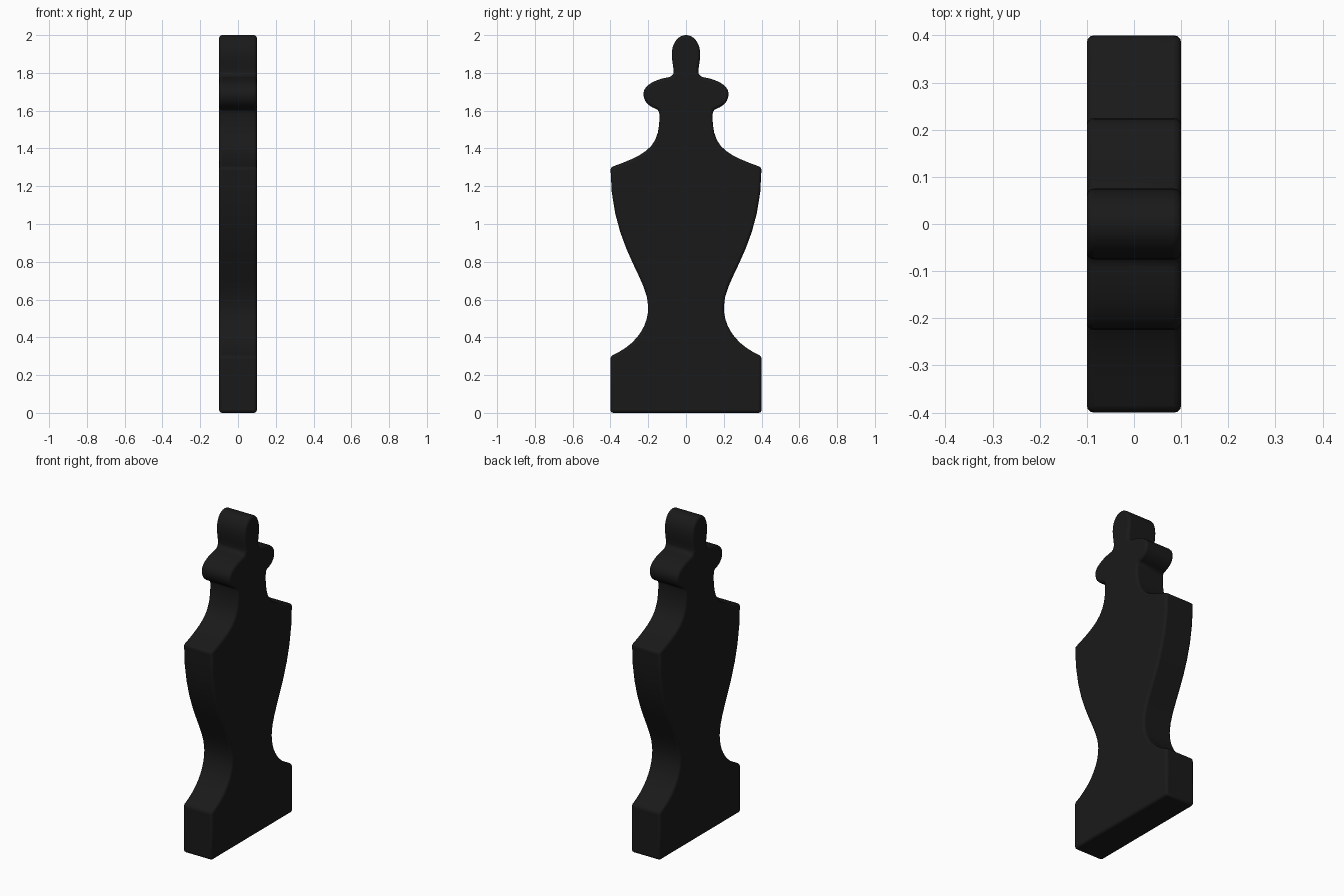
import bpy
import bmesh
from mathutils import Vector
from mathutils.geometry import interpolate_bezier

if "Cube" in bpy.data.objects:
    bpy.data.objects.remove(bpy.data.objects["Cube"])

HALF_THICK = 0.1

# Half silhouette (y, z): each row is start, handle, handle, end of one curve
CURVES = [
    ((.4, .3), (.26, .36), (.2, .46), (.2, .56)),              # foot to waist
    ((.2, .56), (.2, .72), (.4, .88), (.4, 1.3)),              # body
    ((.4, 1.3), (.2, 1.37), (.14, 1.41), (.14, 1.575)),        # shoulder to neck
    ((.145, 1.605), (.20, 1.62), (.225, 1.65), (.225, 1.69)),  # collar underside
    ((.225, 1.69), (.225, 1.74), (.15, 1.77), (.075, 1.78)),   # collar top
    ((.065, 1.80), (.065, 1.83), (.075, 1.86), (.075, 1.9)),   # head side
    ((.075, 1.9), (.075, 1.96), (.04, 2.0), (0, 2.0)),         # head cap
]

half = [Vector((.4, 0))]
for curve in CURVES:
    for p in interpolate_bezier(*[Vector((*c, 0)) for c in curve], 10):
        q = p.to_2d()
        if (q - half[-1]).length > 0.004:
            half.append(q)
# Mirror across the centre line, skipping the shared top point
outline = half + [Vector((-p.x, p.y)) for p in reversed(half[:-1])]

# Flat silhouette extruded into a slab
bm = bmesh.new()
face = bm.faces.new([bm.verts.new((-HALF_THICK, p.x, p.y)) for p in outline])
ext = bmesh.ops.extrude_face_region(bm, geom=[face], use_keep_orig=True)
verts = [g for g in ext["geom"] if isinstance(g, bmesh.types.BMVert)]
bmesh.ops.translate(bm, verts=verts, vec=(2 * HALF_THICK, 0, 0))
bmesh.ops.recalc_face_normals(bm, faces=bm.faces)
mesh = bpy.data.meshes.new("chess_silhouette")
bm.to_mesh(mesh)
bm.free()
piece = bpy.data.objects.new("chess_silhouette", mesh)
bpy.context.collection.objects.link(piece)

# Softened rim
bevel = piece.modifiers.new("rim_bevel", 'BEVEL')
bevel.width = 0.015
bevel.segments = 3
bevel.limit_method = 'ANGLE'
bevel.angle_limit = 0.7
bevel.use_clamp_overlap = False

# Black finish
black = bpy.data.materials.new("black")
black.diffuse_color = (0.01, 0.01, 0.01, 1)
black.use_nodes = True
black.node_tree.nodes["Principled BSDF"].inputs["Base Color"].default_value = black.diffuse_color
mesh.materials.append(black)

bpy.context.view_layer.objects.active = piece
piece.select_set(True)
bpy.ops.object.shade_smooth_by_angle(angle=0.7)
